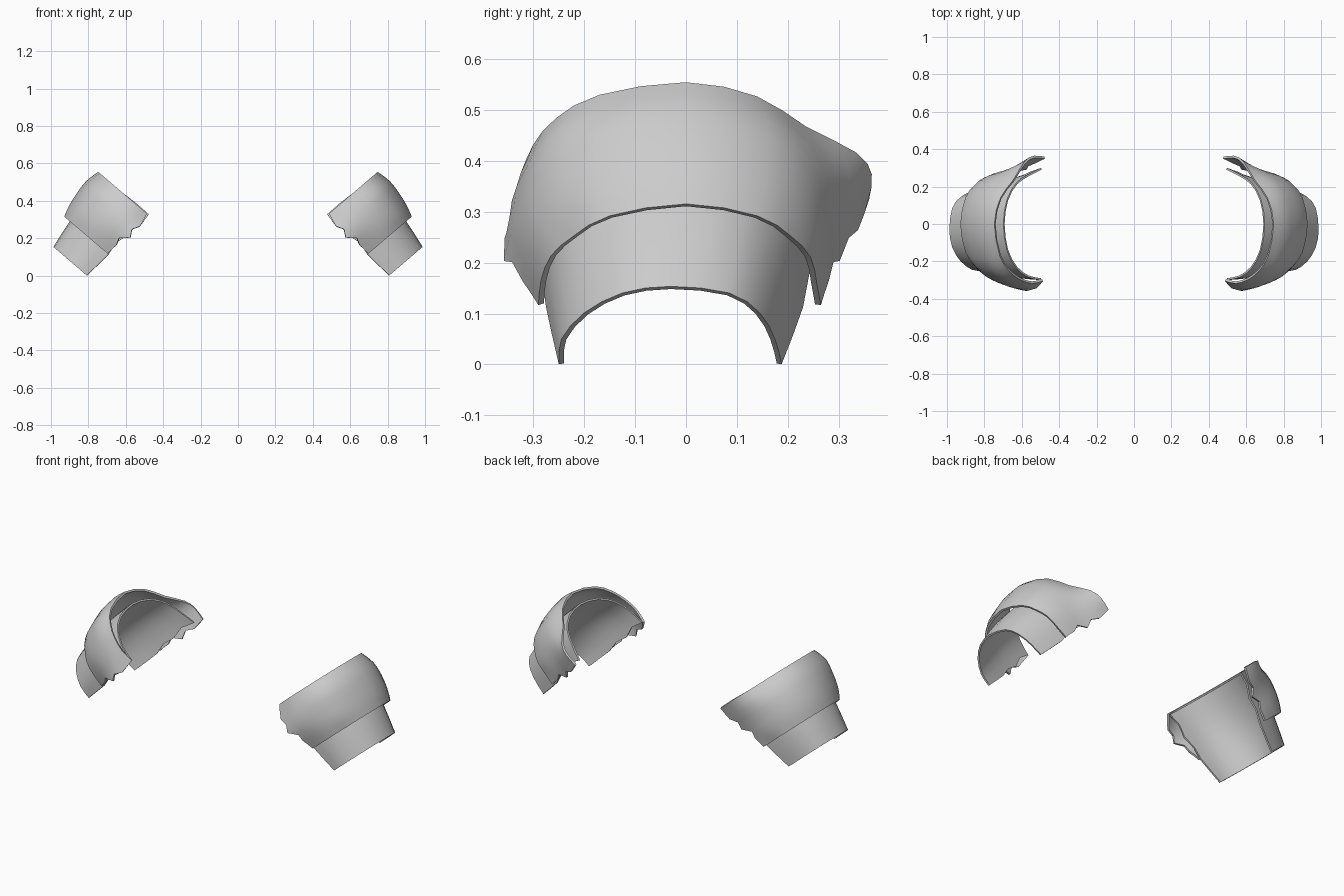
import bpy, bmesh
from mathutils import Vector

if "Cube" in bpy.data.objects:
    bpy.data.objects.remove(bpy.data.objects["Cube"])

steel = bpy.data.materials.new("plain grey")
steel.diffuse_color = (0.6, 0.6, 0.6, 1)
steel.use_nodes = True
steel.node_tree.nodes["Principled BSDF"].inputs["Base Color"].default_value = steel.diffuse_color

# Arm direction (down and outward) and the outward direction across it
ARM = Vector((0.65, 0, -0.76))
OUT = Vector((0.76, 0, 0.65))


def smooth_row(points, steps):
    """Catmull-Rom curve through a row of vectors."""
    pts = [points[0] * 2 - points[1]] + points + [points[-1] * 2 - points[-2]]
    row = []
    for a, b, c, d in zip(pts, pts[1:], pts[2:], pts[3:]):
        for i in range(steps):
            t = i / steps
            row.append(0.5 * (2 * b + (c - a) * t + (2 * a - 5 * b + 4 * c - d) * t * t
                              + (3 * b - a - 3 * c + d) * t ** 3))
    return row + [points[-1]]


def plate(name, sections, thickness, jags):
    """Loft (position along arm, [(y, out), ...]) sections into a mirrored shell."""
    rows = [smooth_row([Vector((s, y, u)) for y, u in prof], 2) for s, prof in sections]
    cols = [smooth_row(list(c), 2) for c in zip(*rows)]
    # Ragged lower edges
    for edge in (cols[0], cols[-1]):
        for i, lift in jags.items():
            edge[i].z += lift
    bm = bmesh.new()
    grid = [[bm.verts.new(ARM * p.x + OUT * p.z + Vector((0, p.y, 0))) for p in c] for c in cols]
    for a, b in zip(grid, grid[1:]):
        for i in range(len(a) - 1):
            bm.faces.new((a[i], a[i + 1], b[i + 1], b[i]))
    bm.normal_update()
    if sum((f.normal.dot(OUT) for f in bm.faces)) < 0:
        bmesh.ops.reverse_faces(bm, faces=bm.faces[:])
    mesh = bpy.data.meshes.new(name)
    bm.to_mesh(mesh)
    bm.free()
    mesh.materials.append(steel)
    obj = bpy.data.objects.new(name, mesh)
    bpy.context.collection.objects.link(obj)
    shell = obj.modifiers.new("thickness", 'SOLIDIFY')
    shell.thickness = thickness
    shell.offset = -1
    mirror = obj.modifiers.new("other side", 'MIRROR')
    mirror.use_mirror_merge = False
    bpy.ops.object.select_all(action='DESELECT')
    obj.select_set(True)
    bpy.context.view_layer.objects.active = obj
    bpy.ops.object.convert(target='MESH')
    bpy.ops.object.shade_smooth_by_angle(angle=0.7)


# Flared upper shoulder plate
plate("upper_shoulder_plate", [
    (0.064, [(-.305, .585), (-.318, .66), (-.30, .74), (-.255, .82), (-.17, .89), (0, .928),
             (.14, .885), (.235, .795), (.335, .715), (.365, .65), (.36, .575)]),
    (0.14, [(-.345, .57), (-.342, .66), (-.32, .74), (-.28, .83), (-.19, .905), (0, .945),
            (.16, .90), (.25, .815), (.305, .73), (.333, .65), (.338, .57)]),
    (0.22, [(-.358, .57), (-.345, .65), (-.32, .74), (-.275, .825), (-.185, .90), (0, .942),
            (.16, .90), (.245, .82), (.285, .73), (.30, .65), (.302, .57)]),
    (0.30, [(-.32, .60), (-.315, .66), (-.30, .74), (-.26, .815), (-.18, .885), (0, .93),
            (.155, .89), (.235, .81), (.27, .73), (.28, .66), (.28, .60)]),
    (0.364, [(-.29, .605), (-.285, .68), (-.265, .755), (-.22, .815), (-.15, .875), (0, .911),
             (.14, .875), (.205, .815), (.245, .75), (.257, .67), (.265, .605)]),
], 0.012, {3: 0.025, 5: 0.03})

# Narrower plate that runs inside the upper one and down the arm
plate("lower_arm_plate", [
    (0.075, [(-.30, .59), (-.285, .68), (-.235, .765), (-.14, .83), (0, .855),
             (.13, .83), (.22, .765), (.265, .68), (.30, .59)]),
    (0.22, [(-.29, .59), (-.28, .69), (-.235, .78), (-.14, .845), (0, .87),
            (.12, .845), (.20, .78), (.24, .69), (.255, .60)]),
    (0.365, [(-.275, .60), (-.265, .69), (-.225, .775), (-.14, .845), (-.01, .872),
             (.11, .845), (.18, .775), (.215, .69), (.23, .60)]),
    (0.525, [(-.25, .615), (-.245, .69), (-.20, .77), (-.125, .83), (-.03, .85),
             (.085, .83), (.145, .77), (.175, .69), (.188, .615)]),
], 0.01, {1: 0.02, 3: 0.015})
